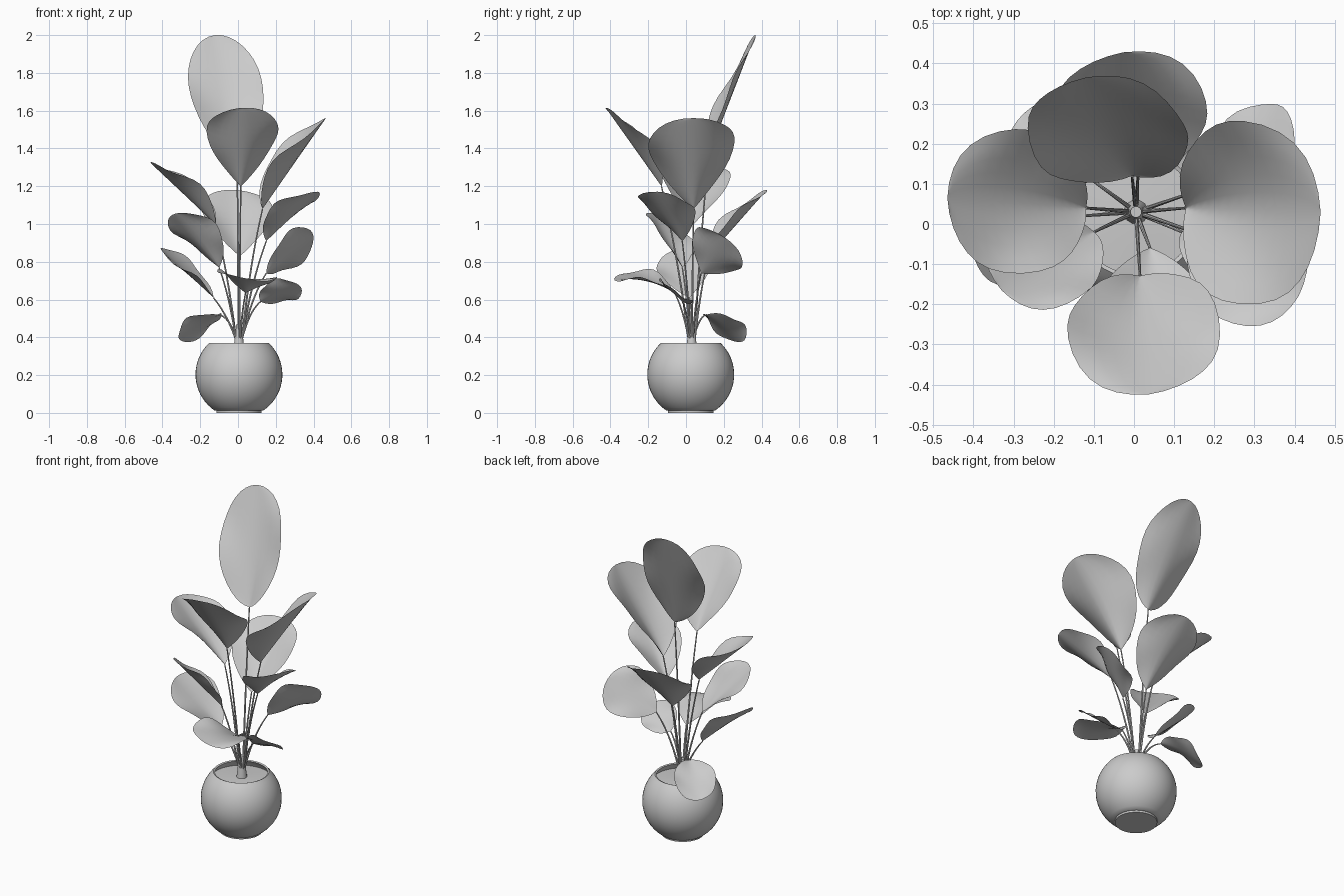
import bpy, math
from mathutils import Vector

if "Cube" in bpy.data.objects:
    bpy.data.objects.remove(bpy.data.objects["Cube"])

CX, CY = 0.005, 0.025   # pot axis


def make_mesh(name, verts, faces, angle=40):
    me = bpy.data.meshes.new(name)
    me.from_pydata(verts, [], faces)
    me.update()
    ob = bpy.data.objects.new(name, me)
    bpy.context.collection.objects.link(ob)
    bpy.ops.object.select_all(action='DESELECT')
    ob.select_set(True)
    bpy.context.view_layer.objects.active = ob
    bpy.ops.object.shade_smooth_by_angle(angle=math.radians(angle))
    return ob


def lathe(name, profile, n=48):
    """Revolve (r, z) points round the pot axis, capping both ends."""
    verts, faces = [], []
    for r, z in profile:
        for i in range(n):
            a = 2 * math.pi * i / n
            verts.append((CX + r * math.cos(a), CY + r * math.sin(a), z))
    for k in range(len(profile) - 1):
        for i in range(n):
            j = (i + 1) % n
            faces.append((k * n + i, k * n + j, (k + 1) * n + j, (k + 1) * n + i))
    faces.append(tuple(reversed(range(n))))
    faces.append(tuple(range((len(profile) - 1) * n, len(profile) * n)))
    return make_mesh(name, verts, faces)


def tube(name, pts, r0, r1, n=8):
    """Tapered tube along a path."""
    verts, faces = [], []
    for k, p in enumerate(pts):
        d = (pts[min(k + 1, len(pts) - 1)] - pts[max(k - 1, 0)]).normalized()
        u = d.cross(Vector((0.3, 1, 0.1))).normalized()
        v = d.cross(u)
        r = r0 + (r1 - r0) * k / (len(pts) - 1)
        for i in range(n):
            a = 2 * math.pi * i / n
            verts.append(p + r * (math.cos(a) * u + math.sin(a) * v))
    for k in range(len(pts) - 1):
        for i in range(n):
            j = (i + 1) % n
            faces.append((k * n + i, k * n + j, (k + 1) * n + j, (k + 1) * n + i))
    faces.append(tuple(reversed(range(n))))
    faces.append(tuple(range((len(pts) - 1) * n, len(pts) * n)))
    return make_mesh(name, verts, faces)


def leaf(name, base, tip, half, cup=0.7, bend=0.0, side=None, a=0.85, nt=18, nu=10):
    """Paddle-shaped blade from base to tip, funnelled near the stalk."""
    b = 0.5
    base, tip = Vector(base), Vector(tip)
    d = tip - base
    dn = d.normalized()
    s = Vector(side) if side else Vector((d.y, -d.x, 0))
    s = (s - s.dot(dn) * dn).normalized()
    nrm = s.cross(dn)
    if nrm.z < 0:
        nrm = -nrm
    pk = a / (a + b)
    peak = pk ** a * (1 - pk) ** b
    verts, faces = [], []
    for k in range(nt + 1):
        t = 0.5 - 0.5 * math.cos(math.pi * k / nt)
        w = half * (t ** a * (1 - t) ** b) / peak if 0 < k < nt else 0.001
        for i in range(nu + 1):
            u = 2 * i / nu - 1
            lift = cup * w * abs(u) ** 1.5 * (1.1 - t)
            lift += bend * math.sin(math.pi * t)
            lift += 0.012 * w / half * u * u * math.sin(9 * t + 2 * u)
            verts.append(base + d * t + s * (w * u) + nrm * lift)
    m = nu + 1
    for k in range(nt):
        for i in range(nu):
            faces.append((k * m + i, k * m + i + 1, (k + 1) * m + i + 1, (k + 1) * m + i))
    return make_mesh(name, verts, faces, 80)


def petiole(name, base, arch):
    """Stalk from the crown to a leaf base."""
    e = Vector(base)
    out = Vector((e.x - CX, e.y - 0.03, 0)).normalized()
    p = Vector((CX, 0.03, 0.39)) + out * 0.016
    c = Vector((p.x + (e.x - p.x) * 0.4, p.y + (e.y - p.y) * 0.4, p.z + (e.z - p.z) * arch))
    pts = [(1 - t) ** 2 * p + 2 * t * (1 - t) * c + t * t * e for t in [i / 10 for i in range(11)]]
    tube(name, pts, 0.006, 0.0035)


# Round pot with foot and hollow rim
R, CZ = 0.23, 0.203
prof = [(0.12, 0.0), (0.12, 0.012)]
for i in range(19):
    ang = math.radians(-56 + i * (56 + 46.5) / 18)
    prof.append((R * math.cos(ang), CZ + R * math.sin(ang)))
prof += [(0.149, 0.366), (0.17, 0.335), (0.18, 0.31)]
lathe("pot", prof)
# Soil surface
lathe("soil", [(0.178, 0.30), (0.172, 0.328), (0.08, 0.333), (0.01, 0.336)])
# Short trunk at the crown
tube("trunk", [Vector((CX, 0.03, z)) for z in (0.32, 0.37, 0.42, 0.47)], 0.032, 0.014, 12)

# Leaves: name, base, tip, half width, options, stalk arch
leaves = [
    ("top_back", (-0.005, 0.12, 1.36), (-0.12, 0.365, 2.0), 0.195,
     dict(cup=0.35, a=0.6, side=(1, 0.1, 0)), 0.55),
    ("upper_front", (0.015, -0.13, 1.20), (0.035, -0.425, 1.615), 0.19, dict(cup=0.7), 0.55),
    ("upper_right", (0.13, 0.04, 1.08), (0.465, 0.03, 1.56), 0.23,
     dict(cup=0.75, side=(-0.05, 1, 0.04)), 0.6),
    ("upper_left", (-0.12, 0.04, 1.00), (-0.465, 0.065, 1.325), 0.18,
     dict(cup=0.8, side=(-0.1, 1, 0.08)), 0.6),
    ("middle_back", (0.01, 0.12, 0.83), (-0.025, 0.428, 1.18), 0.19, dict(cup=0.55), 0.6),
    ("middle_front_right", (0.15, -0.02, 0.91), (0.41, -0.18, 1.17), 0.15, dict(cup=0.65), 0.6),
    ("middle_back_right", (0.15, 0.08, 0.74), (0.40, 0.21, 0.925), 0.158,
     dict(cup=0.3, side=(0.08, -0.72, 0.68)), 0.65),
    ("middle_front_left", (-0.10, -0.02, 0.77), (-0.33, -0.165, 1.055), 0.14,
     dict(cup=0.6, side=(0.56, -0.68, 0.3)), 0.6),
    ("lower_left", (-0.13, 0.02, 0.61), (-0.41, -0.02, 0.87), 0.15,
     dict(cup=0.4, side=(0, 1, 0.22)), 0.6),
    ("lower_front", (0.04, -0.06, 0.635), (0.04, -0.38, 0.71), 0.16,
     dict(cup=0.35, bend=0.03, side=(1, 0, -0.17)), 0.65),
    ("lower_right", (0.12, -0.02, 0.59), (0.325, -0.1, 0.675), 0.105,
     dict(cup=0.2, a=0.6, side=(0, -0.8, 0.6)), 0.75),
    ("lower_back_left", (-0.105, 0.11, 0.52), (-0.275, 0.275, 0.375), 0.12,
     dict(cup=0.3, a=0.6, bend=0.015), 0.95),
]
for name, base, tip, half, opt, arch in leaves:
    leaf(name + "_leaf", base, tip, half, **opt)
    petiole(name + "_stalk", base, arch)
